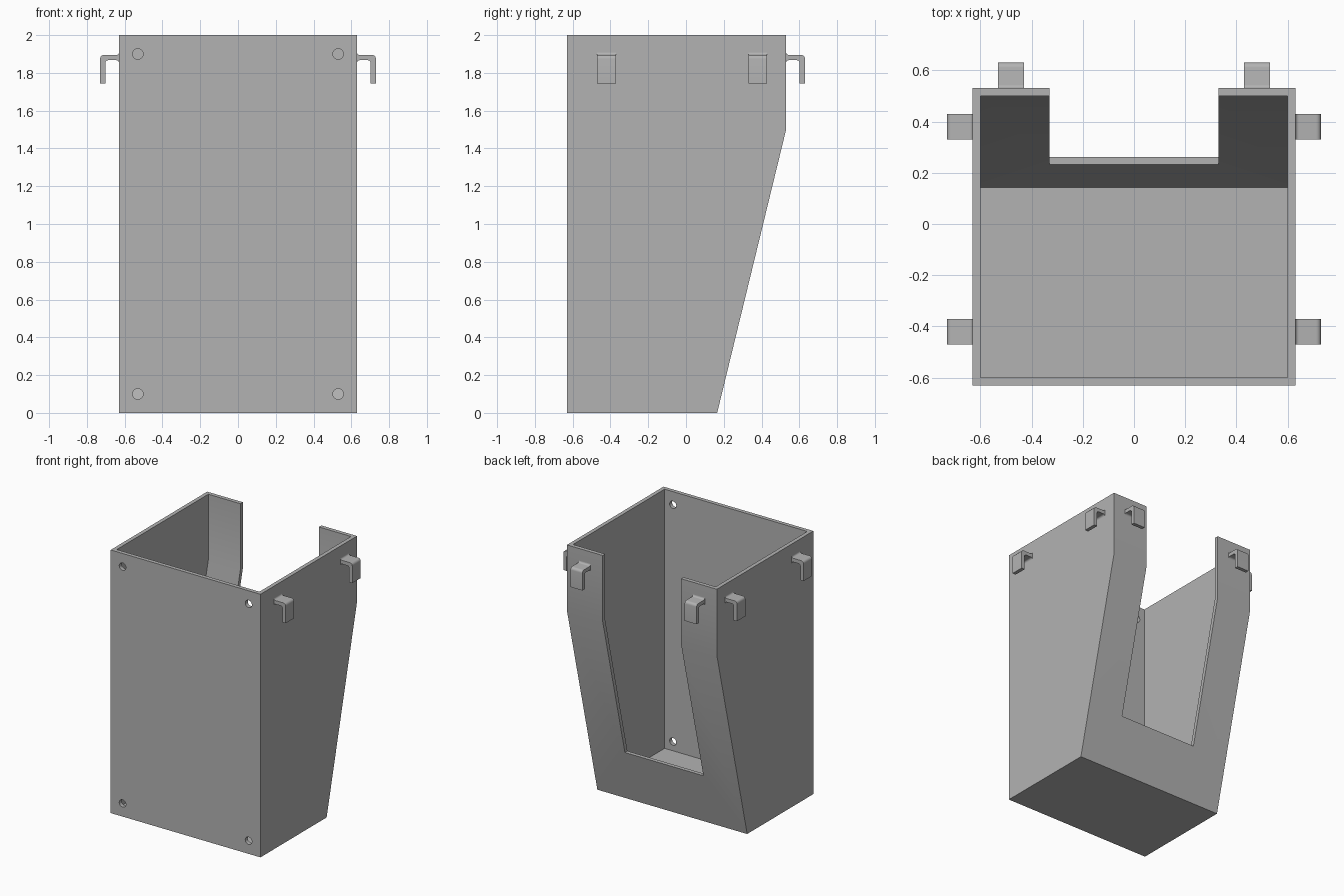
import bpy, bmesh, math
from mathutils import Matrix, Vector

cube = bpy.data.objects.get("Cube")
if cube:
    bpy.data.objects.remove(cube, do_unlink=True)

GREY = (0.45, 0.45, 0.45, 1)
grey = bpy.data.materials.new("light grey plastic")
grey.use_nodes = True
grey.diffuse_color = GREY
grey.node_tree.nodes["Principled BSDF"].inputs["Base Color"].default_value = GREY

WALL = 0.03
HALF = 0.63          # half width, also the distance to the front
BACK = 0.53          # back face above the slope
FOOT = 0.165         # back edge at the floor
BEND = 1.5           # height where the slope ends
TOP = 2.0


def add_prism(name, profile, half_width):
    """Extrude a (y, z) profile along x, centred on x = 0."""
    bm = bmesh.new()
    face = bm.faces.new([bm.verts.new((-half_width, y, z)) for y, z in profile])
    extruded = bmesh.ops.extrude_face_region(bm, geom=[face])["geom"]
    moved = [v for v in extruded if isinstance(v, bmesh.types.BMVert)]
    bmesh.ops.translate(bm, verts=moved, vec=(2 * half_width, 0, 0))
    bmesh.ops.recalc_face_normals(bm, faces=bm.faces)
    mesh = bpy.data.meshes.new(name)
    bm.to_mesh(mesh)
    bm.free()
    mesh.materials.append(grey)
    obj = bpy.data.objects.new(name, mesh)
    bpy.context.collection.objects.link(obj)
    return obj


def activate(obj):
    bpy.ops.object.select_all(action="DESELECT")
    obj.select_set(True)
    bpy.context.view_layer.objects.active = obj


def smooth(obj):
    activate(obj)
    bpy.ops.object.shade_smooth_by_angle(angle=math.radians(35))


def cut(target, cutter):
    """Subtract the cutter and discard it."""
    cutter.hide_render = True
    mod = target.modifiers.new("cut", "BOOLEAN")
    mod.operation = "DIFFERENCE"
    mod.solver = "EXACT"
    mod.object = cutter
    activate(target)
    bpy.ops.object.modifier_apply(modifier=mod.name)
    bpy.data.objects.remove(cutter, do_unlink=True)


def slope_y(z):
    return FOOT + (BACK - FOOT) * z / BEND


def rounded(points, steps=5):
    """Round the corners of a (d, z, radius) outline."""
    out = []
    for i, (d, z, r) in enumerate(points):
        here = Vector((d, z))
        if not r:
            out.append(here)
            continue
        before = Vector(points[i - 1][:2])
        after = Vector(points[(i + 1) % len(points)][:2])
        u = (before - here).normalized() * r
        v = (after - here).normalized() * r
        for k in range(steps + 1):
            a = math.pi / 2 * k / steps
            out.append(here + u * (1 - math.sin(a)) + v * (1 - math.cos(a)))
    return out


# Tapered box, hollowed from above
body = add_prism("holder_body", [(-HALF, 0), (FOOT, 0), (BACK, BEND),
                                 (BACK, TOP), (-HALF, TOP)], HALF)
cavity = add_prism("cavity_cutter", [
    (WALL - HALF, WALL), (slope_y(WALL) - WALL, WALL), (BACK - WALL, BEND),
    (BACK - WALL, TOP + 0.2), (WALL - HALF, TOP + 0.2)], HALF - WALL)
cut(body, cavity)

# Open slot in the back wall
slot = add_prism("slot_cutter", [(0, 0.4), (1, 0.4), (1, TOP + 0.2),
                                 (0, TOP + 0.2)], 0.33)
cut(body, slot)

# Screw holes through the front wall
for x in (-0.53, 0.53):
    for z in (0.1, 1.9):
        bpy.ops.mesh.primitive_cylinder_add(
            vertices=32, radius=0.028, depth=0.2,
            location=(x, -HALF, z), rotation=(math.pi / 2, 0, 0))
        hole = bpy.context.object
        hole.data.materials.append(grey)
        cut(body, hole)
smooth(body)

# Hooks: an arm leaving the wall and a lip hanging down
HOOK = rounded([
    (-0.005, 1.91, 0), (0, 1.91, 0), (0, 1.895, 0.014), (0.1, 1.895, 0.02),
    (0.1, 1.745, 0), (0.072, 1.745, 0), (0.072, 1.867, 0.014),
    (0, 1.867, 0.014), (0, 1.852, 0), (-0.005, 1.852, 0)])


def add_hook(name, x, y, turn):
    hook = add_prism(name, HOOK, 0.05)
    hook.data.transform(Matrix.Translation((x, y, 0)) @ Matrix.Rotation(turn, 4, "Z"))
    smooth(hook)


for side, s in (("left", 1), ("right", -1)):
    add_hook(side + "_front_hook", s * HALF, -0.42, -s * math.pi / 2)
    add_hook(side + "_rear_hook", s * HALF, 0.38, -s * math.pi / 2)
    add_hook(side + "_back_hook", s * 0.48, BACK, 0)
